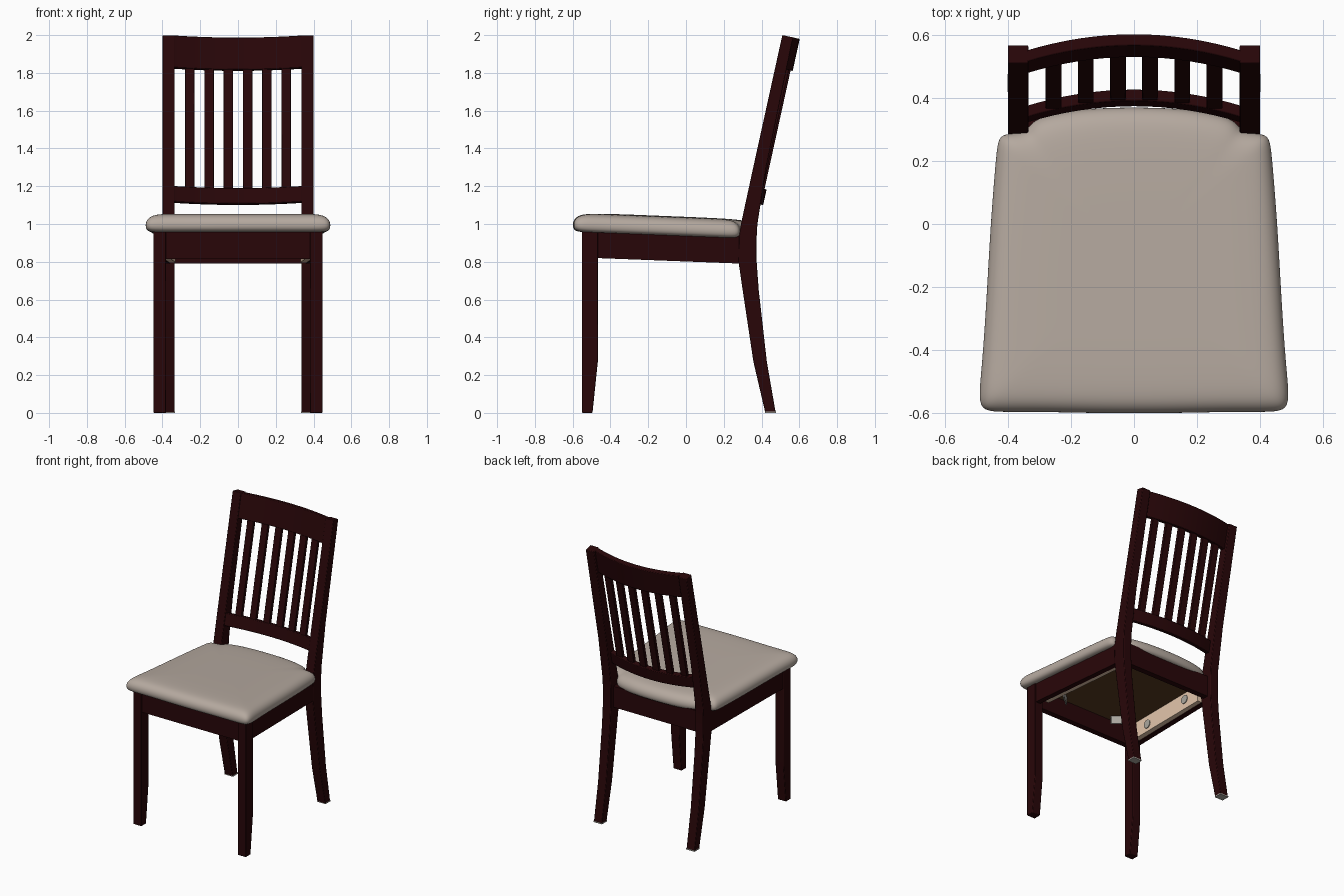
import bpy
import bmesh
from math import pi

cube = bpy.data.objects.get("Cube")
if cube:
    bpy.data.objects.remove(cube)


def material(name, rgb):
    m = bpy.data.materials.new(name)
    m.use_nodes = True
    color = (*rgb, 1)
    m.diffuse_color = color
    bsdf = m.node_tree.nodes["Principled BSDF"]
    bsdf.inputs["Base Color"].default_value = color
    bsdf.inputs["Roughness"].default_value = 0.6
    return m


mahogany = material("dark_mahogany", (0.021, 0.0018, 0.0025))
fabric = material("beige_fabric", (0.46, 0.395, 0.345))
plywood = material("brown_board", (0.10, 0.045, 0.016))
pine = material("pale_wood", (0.85, 0.62, 0.45))
metal = material("grey_metal", (0.40, 0.38, 0.34))


def loft(name, rings, mat, bevel=0.0, subdivide=0):
    """Skin a list of equal-length rings and cap both ends."""
    bm = bmesh.new()
    loops = [[bm.verts.new(p) for p in ring] for ring in rings]
    n = len(loops[0])
    for a, b in zip(loops, loops[1:]):
        for i in range(n):
            j = (i + 1) % n
            bm.faces.new((a[i], a[j], b[j], b[i]))
    bm.faces.new(loops[0])
    bm.faces.new(loops[-1])
    bmesh.ops.recalc_face_normals(bm, faces=bm.faces)
    mesh = bpy.data.meshes.new(name)
    bm.to_mesh(mesh)
    bm.free()
    obj = bpy.data.objects.new(name, mesh)
    bpy.context.collection.objects.link(obj)
    mesh.materials.append(mat)
    if bevel:
        mod = obj.modifiers.new("soft_edges", "BEVEL")
        mod.width = bevel
        mod.segments = 2
    if subdivide:
        mod = obj.modifiers.new("smooth", "SUBSURF")
        mod.levels = mod.render_levels = subdivide
    bpy.ops.object.select_all(action="DESELECT")
    obj.select_set(True)
    bpy.context.view_layer.objects.active = obj
    if subdivide:
        bpy.ops.object.shade_smooth()
    else:
        bpy.ops.object.shade_smooth_by_angle()


def rect_z(x0, x1, y0, y1, z, drop=0.0):
    """Horizontal rectangle, with the rear edge optionally lower."""
    return [(x0, y0, z), (x1, y0, z), (x1, y1, z - drop), (x0, y1, z - drop)]


def rect_y(x0, x1, y, z0, z1):
    return [(x0, y, z0), (x1, y, z0), (x1, y, z1), (x0, y, z1)]


def rect_x(x, y0, y1, z0, z1):
    return [(x, y0, z0), (x, y1, z0), (x, y1, z1), (x, y0, z1)]


# Backrest lean and bow shared by rails and slats
POST_IN, POST_OUT = 0.335, 0.40
SLOPE = 0.22


def lean(z):
    return 0.29 + SLOPE * (z - 1.0)


def bow(x):
    return 0.05 * (1 - (x / POST_IN) ** 2)


def bowed_rail(name, z0, z1):
    """Curved rail, bowed at right angles to the leaning posts."""
    rings = []
    for i in range(17):
        x = -POST_IN - 0.01 + i * (2 * POST_IN + 0.02) / 16
        ring = []
        for z, depth in ((z0, 0.006), (z0, 0.042), (z1, 0.042), (z1, 0.006)):
            out = bow(x) + depth
            ring.append((x, lean(z) + out, z - SLOPE * out))
        rings.append(ring)
    loft(name, rings, mahogany, 0.004)


bowed_rail("crest_rail", 1.83, 2.0)
bowed_rail("lower_back_rail", 1.12, 1.203)

for i in range(6):
    x = (i - 2.5) * 0.102
    y = bow(x) + 0.012
    loft(f"back_slat_{i + 1}",
         [rect_z(x - 0.025, x + 0.025, lean(z) + y, lean(z) + y + 0.024, z)
          for z in (1.17, 1.84)], mahogany, 0.003)

# Legs, side rails and fittings on both sides
back_profile = [(0.42, 0.475, 0), (0.357, 0.428, 0.27), (0.30, 0.385, 0.65),
                (0.278, 0.374, 0.80), (0.28, 0.374, 0.93), (0.291, 0.378, 1.0),
                (0.356, 0.425, 1.3), (0.51, 0.567, 2.0)]
for side, s in (("left", 1), ("right", -1)):
    rings = [rect_z(s * POST_IN, s * POST_OUT, y0, y1, z, 0.012 if z == 2.0 else 0)
             for y0, y1, z in back_profile]
    loft(f"back_leg_{side}", rings, mahogany, 0.004)
    loft(f"front_leg_{side}",
         [rect_z(s * 0.382, s * 0.447, -0.55, y1, z)
          for y1, z in ((-0.495, 0), (-0.467, 0.27), (-0.467, 0.965))],
         mahogany, 0.004)
    loft(f"side_rail_{side}",
         [rect_y(s * 0.405, s * 0.442, -0.48, 0.82, 0.96),
          rect_y(s * 0.36, s * 0.397, 0.30, 0.79, 0.935)], mahogany)
    loft(f"side_cleat_{side}",
         [rect_y(s * 0.365, s * 0.406, -0.43, 0.823, 0.94),
          rect_y(s * 0.331, s * 0.372, 0.25, 0.796, 0.915)], pine)
    for k, y in enumerate((-0.29, 0.11)):
        x = 0.365 - 0.05 * (y + 0.43)
        bpy.ops.mesh.primitive_cylinder_add(vertices=16, radius=0.03, depth=0.012,
                                            location=(s * x, y, 0.87),
                                            rotation=(0, pi / 2, 0))
        screw = bpy.context.object
        screw.name = f"cleat_screw_{side}_{k + 1}"
        screw.data.materials.append(metal)
    # Diagonal bracket under the board, near the front corner
    loft(f"corner_bracket_{side}",
         [[(s * 0.27, -0.385, z), (s * 0.27, -0.397, z),
           (s * 0.19, -0.465, z), (s * 0.19, -0.453, z)] for z in (0.885, 0.95)], metal)
    loft(f"foot_glide_{side}",
         [rect_z(s * 0.334, s * 0.401, 0.419, 0.476, z) for z in (-0.001, 0.007)], metal)

# Front and back rails
loft("front_rail", [rect_x(x, -0.54, -0.50, 0.815, 0.96) for x in (-0.39, 0.39)], mahogany)
loft("rear_rail", [rect_x(x, 0.305, 0.345, 0.79, 0.94) for x in (-0.345, 0.345)], mahogany)

# Board under the cushion
loft("seat_board",
     [rect_y(-0.41, 0.41, -0.51, 0.943, 0.957),
      rect_y(-0.365, 0.365, 0.31, 0.91, 0.924)], plywood)

# Cushion: one outline, scaled up a rounded edge profile
half = [(0.12, 0.37), (0.24, 0.353), (0.325, 0.33), (0.338, 0.29), (0.40, 0.287),
        (0.43, 0.277), (0.437, 0.22), (0.455, 0.0), (0.468, -0.25), (0.482, -0.45),
        (0.492, -0.54), (0.485, -0.588), (0.44, -0.597), (0.3, -0.595), (0.12, -0.6)]
outline = half + [(-x, y) for x, y in reversed(half)]
edge = [(0.5, 0.955), (0.88, 0.955), (0.95, 0.957), (0.99, 0.967), (1.003, 0.99),
        (0.992, 1.015), (0.955, 1.036), (0.89, 1.05), (0.75, 1.056), (0.45, 1.058),
        (0.15, 1.058)]
MID_Y = -0.12
rings = []
for scale, z in edge:
    ring = []
    for x, y in outline:
        py = MID_Y + (y - MID_Y) * scale
        ring.append((x * scale, py, z - 0.04 * (py + 0.5)))
    rings.append(ring)
loft("seat_cushion", rings, fabric, subdivide=2)
